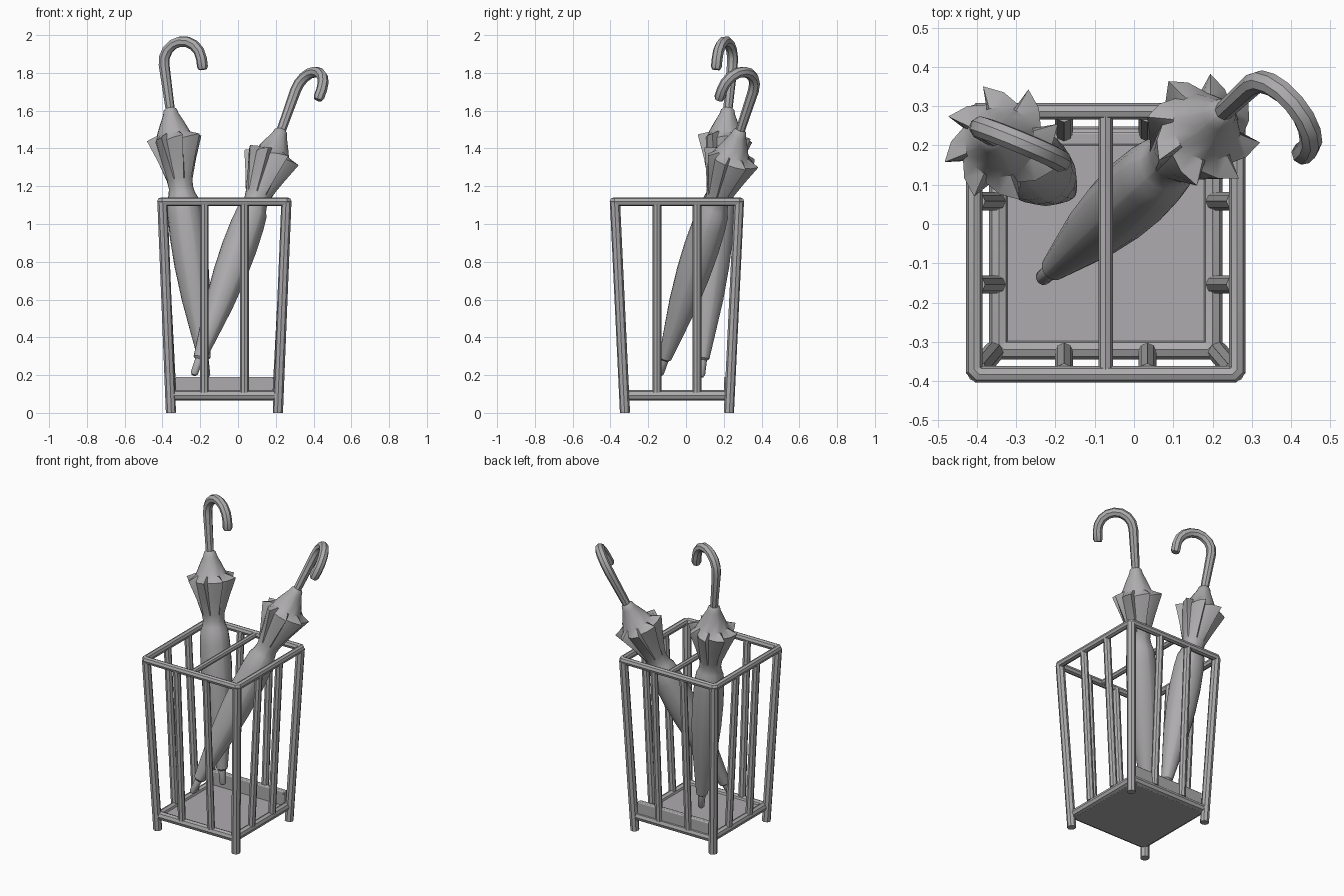
import bpy, bmesh, math
from mathutils import Vector, Matrix

if "Cube" in bpy.data.objects:
    bpy.data.objects.remove(bpy.data.objects["Cube"])

grey = bpy.data.materials.new("warm grey")
grey.diffuse_color = (0.42, 0.41, 0.42, 1)
grey.use_nodes = True
grey.node_tree.nodes["Principled BSDF"].inputs["Base Color"].default_value = grey.diffuse_color
CX, CY = -0.072, -0.048          # rack centre


def finish(ob, angle=40):
    ob.data.materials.clear()
    ob.data.materials.append(grey)
    bpy.ops.object.select_all(action='DESELECT')
    ob.select_set(True)
    bpy.context.view_layer.objects.active = ob
    bpy.ops.object.shade_smooth_by_angle(angle=math.radians(angle))


def tube(name, pts, r, cyclic=False, radii=None):
    """Round bar swept along a path."""
    cu = bpy.data.curves.new(name, 'CURVE')
    cu.dimensions = '3D'
    cu.bevel_depth, cu.bevel_resolution, cu.use_fill_caps = r, 2, True
    sp = cu.splines.new('POLY')
    sp.points.add(len(pts) - 1)
    for i, p in enumerate(pts):
        sp.points[i].co = (*p, 1)
        sp.points[i].radius = radii[i] if radii else 1
    sp.use_cyclic_u = cyclic
    ob = bpy.data.objects.new(name, cu)
    bpy.context.collection.objects.link(ob)
    bpy.ops.object.select_all(action='DESELECT')
    ob.select_set(True)
    bpy.context.view_layer.objects.active = ob
    bpy.ops.object.convert(target='MESH')
    finish(bpy.context.object)


def box(name, x0, x1, y0, y1, z0, z1, bevel=0.006):
    bpy.ops.mesh.primitive_cube_add(size=1, location=((x0 + x1) / 2, (y0 + y1) / 2, (z0 + z1) / 2))
    ob = bpy.context.object
    ob.name = name
    ob.data.transform(Matrix.Diagonal((x1 - x0, y1 - y0, z1 - z0, 1)))
    m = ob.modifiers.new("edge", 'BEVEL')
    m.width, m.segments = bevel, 2
    finish(ob)


def square(half, z, cut):
    """Closed square path with clipped corners."""
    pts = []
    for sx, sy, first in ((1, 1, 0), (-1, 1, 1), (-1, -1, 0), (1, -1, 1)):
        a = (CX + sx * half, CY + sy * (half - cut), z)
        b = (CX + sx * (half - cut), CY + sy * half, z)
        pts += [b, a] if first else [a, b]
    return pts


# Rack: top and bottom rails, centre divider
tube("top_rail", square(0.335, 1.118, 0.012), 0.023, True)
tube("bottom_rail", square(0.272, 0.093, 0.012), 0.027, True)
tube("divider_rail", [(CX, CY - 0.325, 1.118), (CX, CY + 0.325, 1.118)], 0.018)

# Splayed corner legs
for sx in (-1, 1):
    for sy in (-1, 1):
        tube("corner_leg", [(CX + sx * 0.283, CY + sy * 0.275, 0),
                            (CX + sx * 0.328, CY + sy * 0.328, 1.115)], 0.027)

# Two slats per side
for k in range(4):
    rot = Matrix.Rotation(k * math.pi / 2, 3, 'Z')
    for s in (-0.106, 0.106):
        ends = [rot @ Vector((s, -0.278, 0.11)), rot @ Vector((s, -0.33, 1.115))]
        tube("side_slat", [e + Vector((CX, CY, 0)) for e in ends], 0.023)

# Floor tray with a raised back edge
box("floor_tray", CX - 0.275, CX + 0.275, CY - 0.275, CY + 0.275, 0.066, 0.1)
box("tray_back", -0.33, 0.19, 0.2, 0.235, 0.09, 0.19)

SEG = 24
# (distance from tip, radius)
PROFILE = [(0, 0.012), (0.012, 0.02), (0.09, 0.022), (0.1, 0.034), (0.25, 0.054),
           (0.42, 0.076), (0.6, 0.09), (0.75, 0.094), (0.88, 0.09), (0.955, 0.083),
           (0.985, 0.07), (1.02, 0.064), (1.06, 0.069)]
CAP = [(1.305, 0.09), (1.36, 0.066), (1.41, 0.042), (1.435, 0.035), (1.445, 0.024)]


def umbrella(name, tip, axis, side):
    d = Vector(axis).normalized()
    h = Vector(side)
    h = (h - d * h.dot(d)).normalized()
    M = Matrix((h, d.cross(h), d)).transposed().to_4x4()
    M.translation = tip

    # Furled canopy with eight pointed flaps around the rim
    bm = bmesh.new()
    rings = []

    def ring(t, radius, tooth=0.0):
        vs = []
        for i in range(SEG):
            f = (0, 0.45, 0.9)[i % 3]
            a = math.tau * (i // 3 + f) / 8
            r = radius + tooth * (f - 0.4)
            vs.append(bm.verts.new((r * math.cos(a), r * math.sin(a), t + tooth * (f - 0.4) * 0.25)))
        rings.append(vs)

    for t, r in PROFILE:
        ring(t, r)
    ring(1.16, 0.096, 0.02)
    ring(1.275, 0.128, 0.05)
    for t, r in CAP:
        ring(t, r)
    for a, b in zip(rings, rings[1:]):
        for i in range(SEG):
            j = (i + 1) % SEG
            bm.faces.new((a[i], a[j], b[j], b[i]))
    bm.faces.new(rings[0][::-1])
    bm.faces.new(rings[-1])
    bm.transform(M)
    me = bpy.data.meshes.new(name + "_canopy")
    bm.to_mesh(me)
    bm.free()
    ob = bpy.data.objects.new(name + "_canopy", me)
    bpy.context.collection.objects.link(ob)
    finish(ob, 35)

    # Crook handle
    R, t0 = 0.108, 1.675
    path = [(0, 0, 1.43), (0, 0, 1.56)]
    path += [(R - R * math.cos(a), 0, t0 + R * math.sin(a))
             for a in (math.pi * k / 8 for k in range(9))]
    path += [(2 * R, 0, t0 - 0.045), (2 * R, 0, t0 - 0.06)]
    radii = [0.85, 0.92] + [1] * 10 + [0.75]
    tube(name + "_handle", [M @ Vector(p) for p in path], 0.029, radii=radii)


umbrella("left_umbrella", (-0.165, 0.08, 0.19), (-0.137, 0.1, 1), (0.92, -0.38, 0))
umbrella("right_umbrella", (-0.235, -0.14, 0.2), (0.358, 0.33, 1), (0.136, -0.166, 0))
